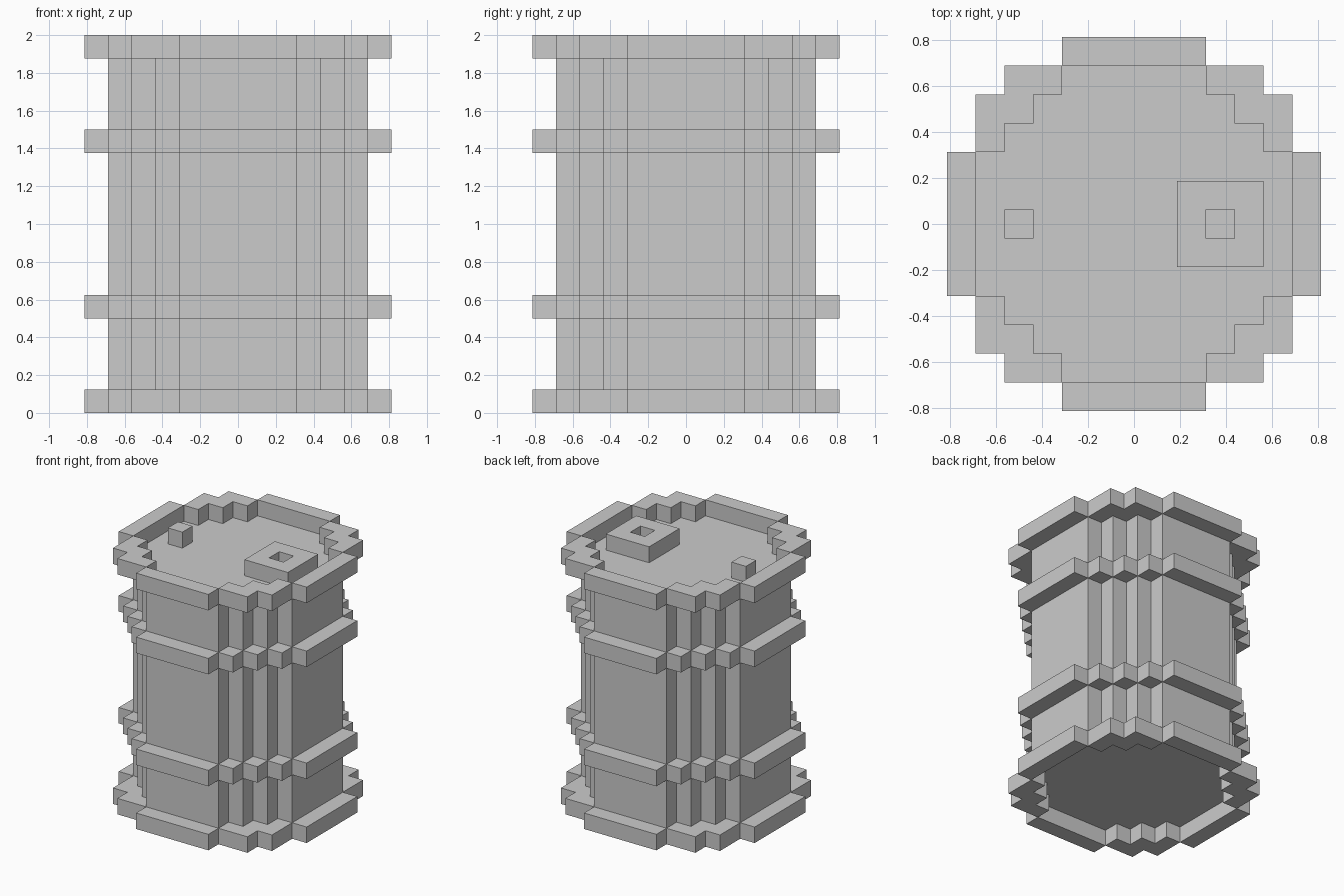
import bpy, bmesh

if "Cube" in bpy.data.objects:
    bpy.data.objects.remove(bpy.data.objects["Cube"])

U = 0.125  # one block

def disc(half_widths):
    """Stepped round plan: half width in blocks for each row out from the centre."""
    n = len(half_widths) - 1
    return {(i, j) for j in range(-n, n + 1)
            for i in range(-half_widths[abs(j)], half_widths[abs(j)] + 1)}

def prism(name, cells, z0, z1):
    """Extrude a set of blocks from z0 to z1, with walls only on exposed sides."""
    bm = bmesh.new()

    def quad(*pts):
        bm.faces.new([bm.verts.new(p) for p in pts])

    for i, j in sorted(cells):
        x0, x1 = (i - 0.5) * U, (i + 0.5) * U
        y0, y1 = (j - 0.5) * U, (j + 0.5) * U
        ring = [(x0, y0), (x1, y0), (x1, y1), (x0, y1)]
        quad(*[(x, y, z1) for x, y in ring])
        quad(*[(x, y, z0) for x, y in reversed(ring)])
        for k, (di, dj) in enumerate([(0, -1), (1, 0), (0, 1), (-1, 0)]):
            if (i + di, j + dj) not in cells:
                a, b = ring[k], ring[(k + 1) % 4]
                quad((*a, z0), (*b, z0), (*b, z1), (*a, z1))
    bmesh.ops.remove_doubles(bm, verts=bm.verts[:], dist=1e-4)
    # merge flat areas into large faces
    bmesh.ops.dissolve_limit(bm, angle_limit=0.01, verts=bm.verts[:], edges=bm.edges[:])
    me = bpy.data.meshes.new(name)
    bm.to_mesh(me)
    bm.free()
    ob = bpy.data.objects.new(name, me)
    bpy.context.collection.objects.link(ob)
    return ob

body = disc([5, 5, 5, 4, 3, 2])
band = disc([6, 6, 6, 5, 4, 3, 2])
rim = disc([6, 6, 6, 5, 5, 4, 2]) - body

# drum shell, recessed at both ends
prism("drum_body", body, U, 2 - U)

# raised end rims and the two hoops
prism("bottom_rim", rim, 0, U)
prism("top_rim", rim, 2 - U, 2)
prism("lower_hoop", band, 0.5, 0.5 + U)
prism("upper_hoop", band, 1.375, 1.375 + U)

# fittings on the lid
collar = {(i, j) for i in (2, 3, 4) for j in (-1, 0, 1)} - {(3, 0)}
prism("bung_collar", collar, 2 - U, 2)
prism("vent_plug", {(-4, 0)}, 2 - U, 2)
